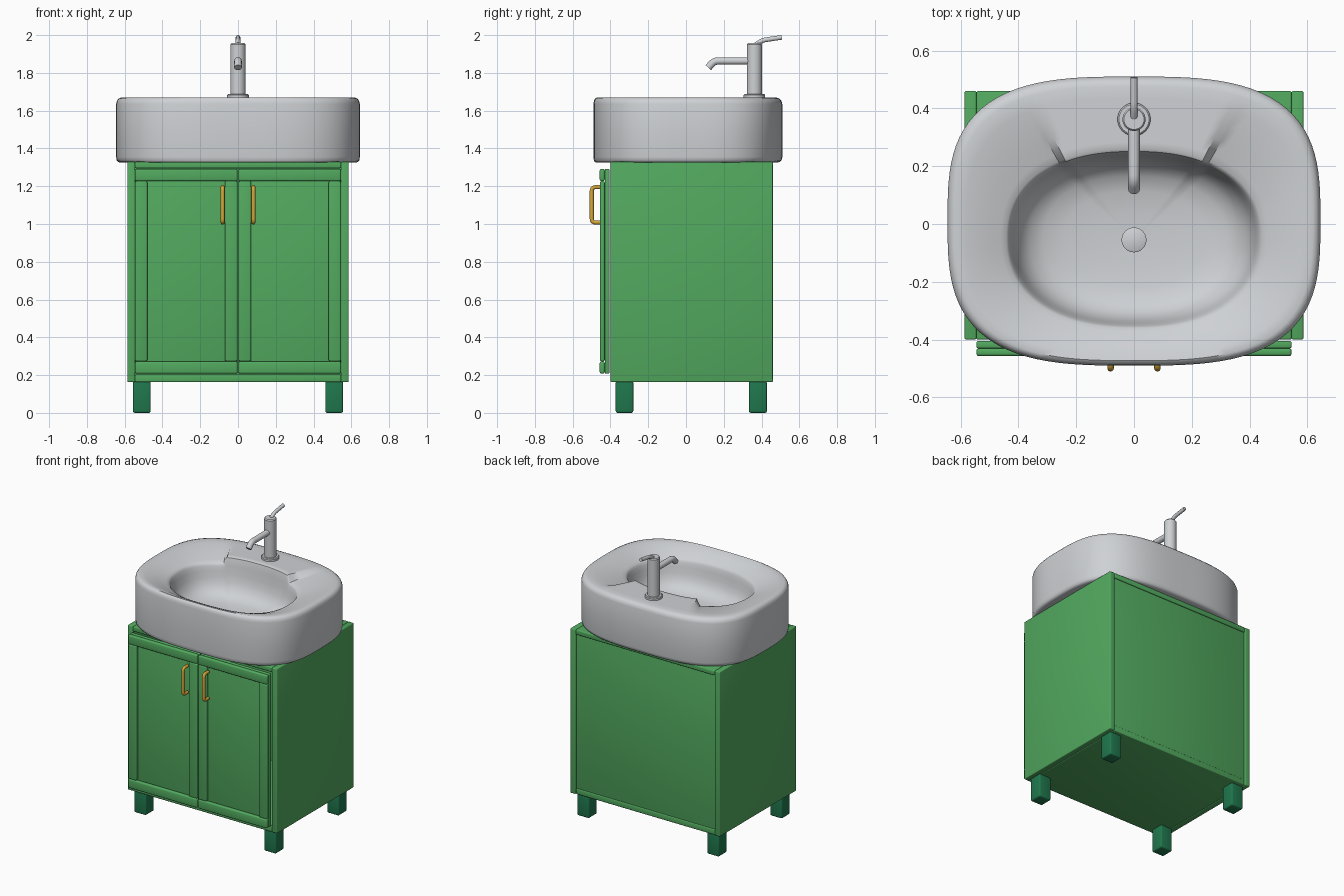
import bpy, bmesh, math
from mathutils import Vector

if "Cube" in bpy.data.objects:
    bpy.data.objects.remove(bpy.data.objects["Cube"])


def material(name, rgb):
    m = bpy.data.materials.new(name)
    m.diffuse_color = (*rgb, 1)
    m.use_nodes = True
    m.node_tree.nodes["Principled BSDF"].inputs["Base Color"].default_value = m.diffuse_color
    return m


GREEN = material("green paint", (0.085, 0.40, 0.115))
DARK = material("dark green legs", (0.014, 0.185, 0.075))
CERAMIC = material("pale grey ceramic", (0.62, 0.64, 0.66))
GOLD = material("gold handles", (0.66, 0.38, 0.04))


def finish(ob, mat, angle=35):
    ob.data.materials.append(mat)
    bpy.ops.object.select_all(action='DESELECT')
    ob.select_set(True)
    bpy.context.view_layer.objects.active = ob
    if ob.type == 'CURVE':
        bpy.ops.object.convert(target='MESH')
        ob = bpy.context.view_layer.objects.active
    bpy.ops.object.shade_smooth_by_angle(angle=math.radians(angle))
    return ob


def mesh_object(name, bm):
    bmesh.ops.recalc_face_normals(bm, faces=bm.faces)
    me = bpy.data.meshes.new(name)
    bm.to_mesh(me)
    bm.free()
    ob = bpy.data.objects.new(name, me)
    bpy.context.collection.objects.link(ob)
    return ob


def box(name, x, y, z, mat, bevel=0.006):
    bm = bmesh.new()
    bmesh.ops.create_cube(bm, size=1)
    for v in bm.verts:
        v.co = [(a + b) / 2 + c * (b - a) for (a, b), c in zip((x, y, z), v.co)]
    bmesh.ops.bevel(bm, geom=bm.edges[:], offset=bevel, segments=3,
                    profile=0.5, affect='EDGES')
    return finish(mesh_object(name, bm), mat)


def lathe(name, centre, profile, mat, n=40):
    # stack of rings (radius, z), capped at both ends
    bm = bmesh.new()
    rings = [[bm.verts.new((centre[0] + r * math.cos(2 * math.pi * i / n),
                            centre[1] + r * math.sin(2 * math.pi * i / n), z))
              for i in range(n)] for r, z in profile]
    skin(bm, rings)
    return finish(mesh_object(name, bm), mat)


def skin(bm, rings):
    n = len(rings[0])
    for a, b in zip(rings, rings[1:]):
        for i in range(n):
            j = (i + 1) % n
            bm.faces.new((a[i], a[j], b[j], b[i]))
    bm.faces.new(rings[0])
    bm.faces.new(rings[-1])


def tube(name, pts, radius, mat, bend=0.02):
    # round tube along a polyline with rounded corners
    pts = [Vector(p) for p in pts]
    path = [pts[0]]
    for a, p, b in zip(pts, pts[1:], pts[2:]):
        s, e = p + (a - p).normalized() * bend, p + (b - p).normalized() * bend
        for k in range(6):
            t = k / 5
            path.append(s * (1 - t) ** 2 + p * 2 * t * (1 - t) + e * t * t)
    path.append(pts[-1])
    cu = bpy.data.curves.new(name, 'CURVE')
    cu.dimensions = '3D'
    cu.bevel_depth = radius
    cu.bevel_resolution = 5
    cu.use_fill_caps = True
    sp = cu.splines.new('POLY')
    sp.points.add(len(path) - 1)
    for q, p in zip(sp.points, path):
        q.co = (*p, 1)
    ob = bpy.data.objects.new(name, cu)
    bpy.context.collection.objects.link(ob)
    return finish(ob, mat)


# cabinet carcass
box("top_board", (-0.545, 0.545), (-0.40, 0.46), (1.295, 1.33), GREEN)
box("bottom_board", (-0.545, 0.545), (-0.40, 0.455), (0.163, 0.203), GREEN)
box("back_panel", (-0.547, 0.547), (0.425, 0.45), (0.20, 1.298), GREEN, 0.003)

for s, side in ((-1, "left"), (1, "right")):
    def sx(a, b):
        return tuple(sorted((s * a, s * b)))
    box(side + "_side_panel", sx(0.545, 0.586), (-0.40, 0.46), (0.163, 1.33), GREEN)
    # shaker door: panel, rails and stiles
    box(side + "_door_panel", sx(0.003, 0.545), (-0.43, -0.405), (0.208, 1.292), GREEN)
    box(side + "_door_top_rail", sx(0.003, 0.545), (-0.457, -0.43), (1.227, 1.292), GREEN, 0.009)
    box(side + "_door_bottom_rail", sx(0.003, 0.545), (-0.457, -0.43), (0.208, 0.273), GREEN, 0.009)
    box(side + "_door_outer_stile", sx(0.48, 0.545), (-0.455, -0.43), (0.273, 1.227), GREEN, 0.008)
    box(side + "_door_inner_stile", sx(0.003, 0.07), (-0.455, -0.43), (0.273, 1.227), GREEN, 0.008)
    # bar handle
    x = s * 0.081
    tube(side + "_door_handle", [(x, -0.45, 1.008), (x, -0.499, 1.008),
                                 (x, -0.499, 1.195), (x, -0.45, 1.195)], 0.011, GOLD)
    # legs
    box(side + "_front_leg", sx(0.462, 0.556), (-0.372, -0.279), (0, 0.17), DARK, 0.01)
    box(side + "_back_leg", sx(0.462, 0.556), (0.333, 0.428), (0, 0.17), DARK, 0.01)

# basin: rings lofted from the underside, over the rim, into the bowl
N = 120


def superellipse(t, a, b, n, cy):
    c, s = math.cos(t), math.sin(t)
    return Vector((math.copysign(abs(c) ** (2 / n), c) * a,
                   math.copysign(abs(s) ** (2 / n), s) * b + cy, 0))


def by_angle(a, b, n, cy):
    # superellipse sampled at even angles of a unit circle stretched to a by b
    out = []
    for i in range(N):
        t = 2 * math.pi * (i + 0.5) / N
        c, s = math.cos(t), math.sin(t)
        r = (abs(c) ** n + abs(s) ** n) ** (-1 / n)
        out.append(Vector((a * r * c, b * r * s + cy, 0)))
    return out


OUT = by_angle(0.645, 0.5, 3.1, 0.01)
INN = by_angle(0.435, 0.303, 2.3, -0.052)
CEN = Vector((0, -0.055, 0))


def dip(p):
    # how far the rim sinks towards the bowl; the tap deck at the back stays level
    if p.y > 0 and abs(p.x) < 0.24:
        return 0.0
    return 0.05 + 0.015 * max(0, -p.y / 0.35)


bm = bmesh.new()
rings = []


def ring(fn):
    rings.append([bm.verts.new(fn(o, i)) for o, i in zip(OUT, INN)])


def up(v, z):
    return Vector((v.x, v.y, z))


for f, z in ((0.10, 1.326), (0.05, 1.328), (0.015, 1.337), (0, 1.355), (0, 1.49),
             (0, 1.635), (0.02, 1.652), (0.06, 1.664), (0.13, 1.67)):
    ring(lambda o, i: up(o.lerp(i, f), z))
for f, g in ((0.3, 0.1), (0.5, 0.29), (0.7, 0.55), (0.88, 0.82), (0.97, 0.96)):
    ring(lambda o, i: up(o.lerp(i, f), 1.67 - dip(i) * g))
for k, g in ((1.0, 0.0), (0.985, 0.06), (0.965, 0.2), (0.94, 0.4), (0.90, 0.6), (0.83, 0.77),
             (0.72, 0.89), (0.55, 0.95), (0.32, 0.985), (0.08, 1.0)):
    def bowl(o, i):
        edge = 1.665 - dip(i)
        return up(CEN.lerp(i, k), edge + (1.40 - edge) * g)
    ring(bowl)
skin(bm, rings)
finish(mesh_object("basin", bm), CERAMIC, 40)

# drain and tap
lathe("drain", (0, -0.055), [(0.043, 1.395), (0.043, 1.409), (0.038, 1.412)], CERAMIC)
lathe("tap_base", (0, 0.362), [(0.057, 1.655), (0.057, 1.683), (0.052, 1.688)], CERAMIC)
lathe("tap_body", (0, 0.362), [(0.04, 1.68), (0.04, 1.95), (0.035, 1.957)], CERAMIC)
tube("tap_spout", [(0, 0.35, 1.863), (0, 0.15, 1.863), (0, 0.118, 1.828)], 0.02, CERAMIC)
tube("tap_lever", [(0, 0.37, 1.95), (0, 0.405, 1.973), (0, 0.507, 1.988)], 0.0125, CERAMIC)
